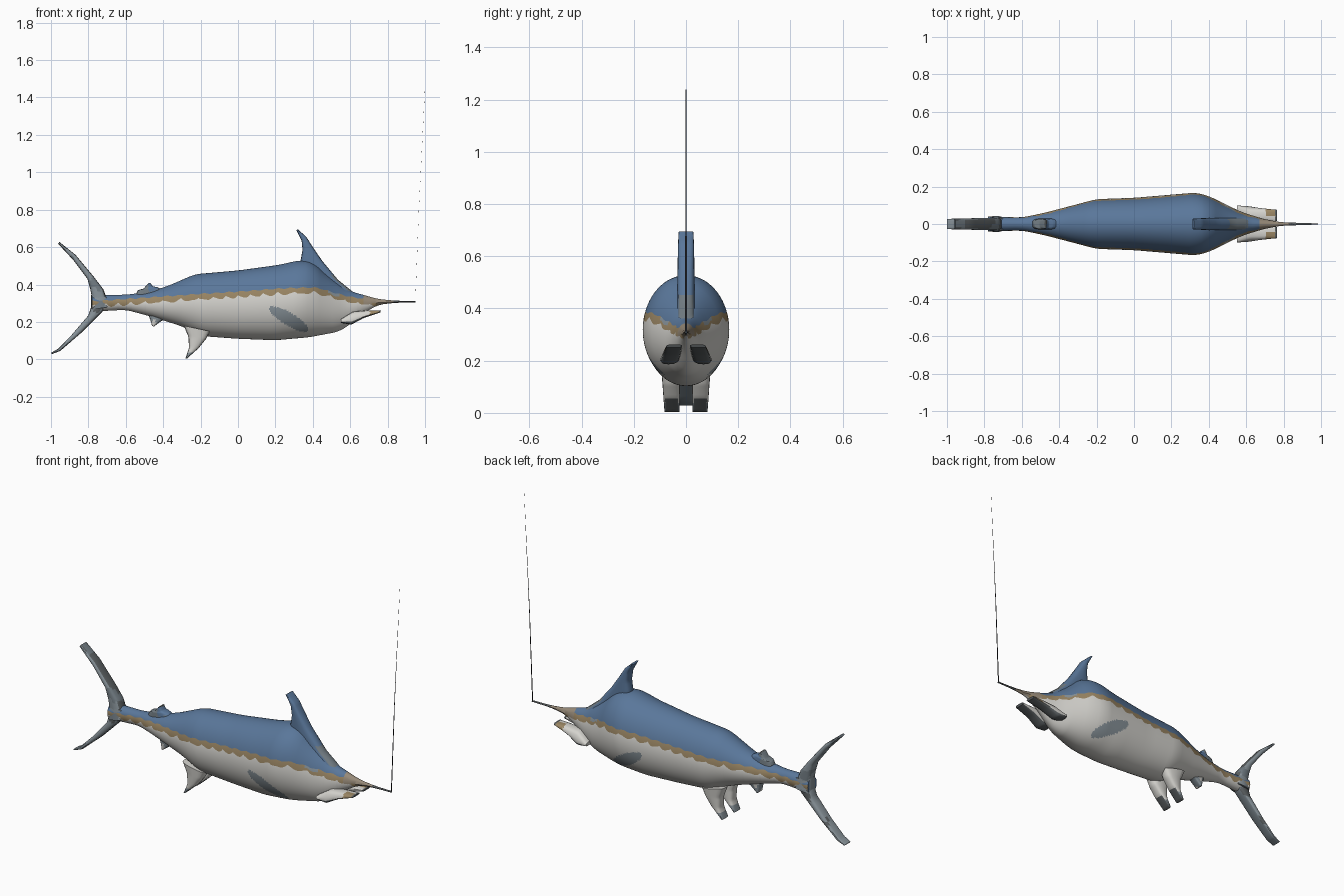
import bpy, bmesh, math

if "Cube" in bpy.data.objects:
    bpy.data.objects.remove(bpy.data.objects["Cube"])


def material(name, r, g, b):
    m = bpy.data.materials.new(name)
    m.use_nodes = True
    m.diffuse_color = (r, g, b, 1)
    node = m.node_tree.nodes["Principled BSDF"]
    node.inputs["Base Color"].default_value = (r, g, b, 1)
    node.inputs["Roughness"].default_value = 0.8
    return m


MATS = [material("back blue", .102, .185, .325),
        material("belly white", .66, .65, .615),
        material("stripe tan", .32, .235, .125),
        material("bill brown", .31, .255, .19),
        material("pale slate", .25, .295, .325),
        material("slate grey", .17, .205, .23),
        material("dark grey", .105, .117, .122),
        material("line black", .02, .02, .025)]
BLUE, WHITE, TAN, BROWN, PALE, SLATE, DARK, BLACK = range(8)


def loft(name, rings, rule):
    """Skin closed rings; rule(centre, ring index, point index) gives the material."""
    bm = bmesh.new()
    loops = [[bm.verts.new(p) for p in ring] for ring in rings]
    n = len(loops[0])
    for i, (a, b) in enumerate(zip(loops, loops[1:])):
        for j in range(n):
            k = (j + 1) % n
            f = bm.faces.new((a[j], a[k], b[k], b[j]))
            f.material_index = rule(f.calc_center_median(), i, j)
    for i, cap in ((0, loops[0]), (len(loops) - 2, loops[-1])):
        f = bm.faces.new(cap)
        f.material_index = rule(f.calc_center_median(), i, 0)
    bmesh.ops.recalc_face_normals(bm, faces=bm.faces)
    mesh = bpy.data.meshes.new(name)
    bm.to_mesh(mesh)
    bm.free()
    for m in MATS:
        mesh.materials.append(m)
    ob = bpy.data.objects.new(name, mesh)
    bpy.context.collection.objects.link(ob)
    bpy.ops.object.select_all(action='DESELECT')
    ob.select_set(True)
    bpy.context.view_layer.objects.active = ob
    bpy.ops.object.shade_smooth_by_angle(angle=math.radians(40))


def interp(table, x):
    """Piecewise linear lookup in a list of (x, value)."""
    if x <= table[0][0]:
        return table[0][1]
    for (x0, v0), (x1, v1) in zip(table, table[1:]):
        if x <= x1:
            return v0 + (v1 - v0) * (x - x0) / (x1 - x0)
    return table[-1][1]


def smooth(table, x, reach=.03):
    return sum(interp(table, x + reach * d) for d in (-1, -.5, 0, .5, 1)) / 5


# Body, head and bill: outlines along the length
TOP = [(-.78, .345), (-.6, .345), (-.48, .36), (-.38, .39), (-.23, .455), (0, .475),
       (.22, .505), (.33, .53), (.4, .522), (.49, .44), (.6, .364), (.75, .322), (.85, .313), (.95, .312)]
BOTTOM = [(-.78, .255), (-.6, .265), (-.47, .23), (-.31, .18), (-.18, .123), (0, .11),
          (.2, .102), (.38, .118), (.54, .148), (.6, .187), (.66, .24), (.75, .292), (.85, .303), (.95, .304)]
WIDTH = [(-.78, .04), (-.6, .035), (-.5, .055), (-.42, .075), (-.2, .133), (0, .14),
         (.33, .168), (.4, .15), (.5, .1), (.58, .062), (.7, .025), (.8, .008), (.95, .005)]
STRIPE = [(-.78, .31), (-.2, .35), (0, .362), (.25, .38), (.42, .385), (.5, .36), (.6, .333), (.75, .315)]
UPPER, BAND, LOWER = 14, 2, 32


def body_ring(x):
    top, bottom, w = smooth(TOP, x), smooth(BOTTOM, x), smooth(WIDTH, x)
    mid, h = (top + bottom) / 2, (top - bottom) / 2
    edge = smooth(STRIPE, x) + .003 * math.sin(x * 95)
    low = edge - .016 - .018 * abs(math.sin(x * 40 + math.sin(x * 9))) ** .6
    a0, a1 = (math.asin(max(-.9, min(.9, (z - mid) / h))) for z in (edge, low))
    a1 = min(a1, a0 - .05)
    stops = [(math.pi / 2, a0, UPPER), (a0, a1, BAND), (a1, -math.pi / 2, LOWER)]
    angles = [s + (e - s) * k / n for s, e, n in stops for k in range(n)]
    half = [(w * math.cos(a), mid + h * math.sin(a)) for a in angles]
    left = [(x, y, z) for y, z in half] + [(x, 0, bottom)]
    return left + [(x, -y, z) for y, z in reversed(half[1:])]


def body_color(c, i, j):
    total = UPPER + BAND + LOWER
    j = min(j, 2 * total - 1 - j)
    if c.x > .83:
        return DARK
    if c.x > .67 and c.z > .295:
        return BROWN
    if j < UPPER:
        return BLUE
    if j < UPPER + BAND:
        return PALE if .48 < c.x < .54 and j == UPPER else TAN
    # slanting blotch low on each flank
    u = (c.x - .272) * .85 - (c.z - .215) * .5
    v = (c.x - .272) * .5 + (c.z - .215) * .85
    return PALE if (u / .12) ** 2 + (v / .034) ** 2 < 1 else WHITE


STEPS = 280
loft("body", [body_ring(-.78 + 1.73 * i / STEPS) for i in range(STEPS + 1)], body_color)


# Fins: rounded blades between a leading and a trailing edge in the xz plane
def fin(name, lead, trail, half, rule, y0=0, lean=0, side=1, steps=20):
    def along(edge, t):
        s = t * (len(edge) - 1)
        keys = [[(k, p[c]) for k, p in enumerate(edge)] for c in (0, 1)]
        return [interp(k, s) for k in keys]

    z0, rings = lead[0][1], []
    for i in range(steps + 1):
        t = i / steps
        (xa, za), (xb, zb) = along(lead, t), along(trail, t)
        ring = []
        for k in range(16):
            a = math.tau * k / 16
            c, s = math.cos(a), math.sin(a)
            u = .5 - .5 * math.copysign(abs(c) ** .7, c)
            z = za + (zb - za) * u
            y = half * (1 - .2 * t) * math.copysign(abs(s) ** .6, s)
            ring.append((xa + (xb - xa) * u, side * (y0 + lean * (z0 - z) + y), z))
        rings.append(ring)
    loft(name, rings, rule)


def mottled(flank, rim, patch, amount):
    """Flank colour on the sides, rim colour on the leading edge, patches over both."""
    def rule(c, i, j):
        n = math.sin(c.x * 41 + 1) + math.sin(c.z * 53 + c.y * 30) + .5 * math.sin(c.x * 90 - c.z * 70)
        if n > amount:
            return patch
        return rim if j < 2 or j > 13 else flank
    return rule


def dorsal_color(c, i, j):
    return SLATE if c.z < .46 and c.x > .47 and (j < 2 or j > 13) else BLUE


def pectoral_color(c, i, j):
    if 4 < j < 11 or c.x > .757:
        return DARK
    return TAN if c.x > .705 and j < 8 else WHITE


def pelvic_color(c, i, j):
    if c.z < .055 and (j < 2 or j > 13):
        return DARK
    return PALE if c.z < .035 else WHITE


fin("dorsal_fin", [(.615, .36), (.535, .425), (.45, .527), (.40, .60), (.365, .655), (.32, .695)],
    [(.36, .42), (.335, .46), (.335, .53), (.345, .585), (.34, .635), (.312, .69)], .036, dorsal_color)
fin("second_dorsal_fin", [(-.39, .365), (-.43, .385), (-.455, .39), (-.47, .41)],
    [(-.55, .34), (-.535, .37), (-.505, .378), (-.48, .406)], .03, mottled(SLATE, DARK, BLUE, .7))
fin("anal_fin", [(-.38, .22), (-.41, .205), (-.45, .175)],
    [(-.48, .24), (-.47, .215), (-.46, .18)], .028, mottled(PALE, SLATE, WHITE, .6))

# Tail: two curved lobes and the small root that joins them
fin("upper_tail_lobe", [(-.70, .32), (-.72, .375), (-.77, .44), (-.87, .56), (-.955, .628)],
    [(-.775, .30), (-.79, .375), (-.805, .43), (-.88, .53), (-.962, .618)],
    .036, mottled(PALE, DARK, SLATE, .7))
fin("lower_tail_lobe", [(-.70, .29), (-.725, .255), (-.84, .14), (-.95, .045), (-.995, .028)],
    [(-.775, .31), (-.80, .235), (-.89, .13), (-.965, .055), (-1, .035)],
    .034, mottled(PALE, SLATE, DARK, 1))
fin("tail_keel", [(-.69, .28), (-.69, .33)], [(-.785, .265), (-.785, .345)],
    .043, mottled(PALE, PALE, SLATE, 1))

# Paired fins
for side, label in ((1, "left"), (-1, "right")):
    fin(label + "_pelvic_fin", [(-.15, .15), (-.17, .11), (-.21, .06), (-.272, .005)],
        [(-.29, .18), (-.265, .12), (-.262, .06), (-.282, .003)],
        .036, pelvic_color, y0=.058, lean=-.03, side=side)
    fin(label + "_pectoral_fin", [(.55, .215), (.615, .255), (.70, .262), (.765, .262)],
        [(.55, .195), (.605, .185), (.67, .22), (.76, .25)], .038,
        pectoral_color, y0=.058, lean=.3, side=side)

# Fishing line rising from the tip of the bill
line = [(.948, .305, .004), (.967, .8, .0025), (1, 1.454, .0002)]
loft("fishing_line", [[(x - .0004, -r, z), (x, -r, z), (x, r, z), (x - .0004, r, z)] for x, z, r in line],
     lambda c, i, j: BLACK)
